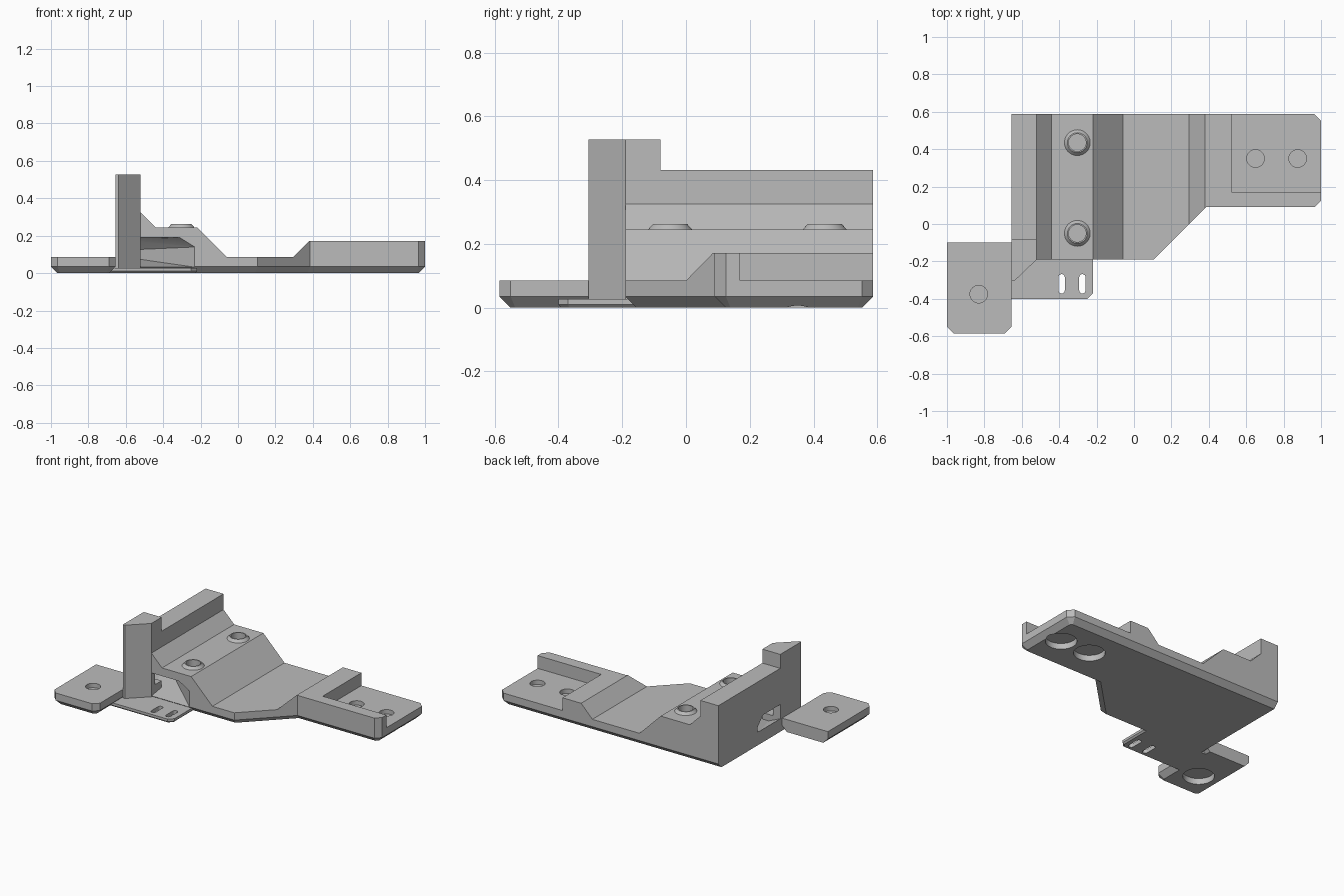
import bpy, bmesh, math
from mathutils import Vector, Matrix
from mathutils.geometry import intersect_line_line_2d as _unused, intersect_line_line

if "Cube" in bpy.data.objects:
    bpy.data.objects.remove(bpy.data.objects["Cube"], do_unlink=True)

grey = bpy.data.materials.new("plain grey")
grey.use_nodes = True
tone = (0.5, 0.5, 0.5, 1)
grey.diffuse_color = tone
grey.node_tree.nodes["Principled BSDF"].inputs["Base Color"].default_value = tone


def finish(bm, name):
    bmesh.ops.recalc_face_normals(bm, faces=bm.faces)
    mesh = bpy.data.meshes.new(name)
    bm.to_mesh(mesh)
    bm.free()
    mesh.materials.append(grey)
    obj = bpy.data.objects.new(name, mesh)
    bpy.context.collection.objects.link(obj)
    return obj


def loft(name, rings):
    """Closed solid through rings with equal point counts."""
    bm = bmesh.new()
    loops = [[bm.verts.new(p) for p in ring] for ring in rings]
    n = len(loops[0])
    for a, b in zip(loops, loops[1:]):
        for i in range(n):
            j = (i + 1) % n
            bm.faces.new((a[i], a[j], b[j], b[i]))
    bm.faces.new(loops[0])
    bm.faces.new(loops[-1])
    return finish(bm, name)


def inset(points, amounts):
    """Move each edge of a counter-clockwise outline inwards."""
    lines = []
    n = len(points)
    for i in range(n):
        a, b = Vector(points[i]).to_3d(), Vector(points[(i + 1) % n]).to_3d()
        d = (b - a).normalized()
        shift = Vector((-d.y, d.x, 0)) * amounts[i]
        lines.append((a + shift, b + shift))
    return [intersect_line_line(*lines[i - 1], *lines[i])[0].to_2d() for i in range(n)]


def slab(name, outline, amounts, top, bevel):
    """Flat plate whose lower edges are chamfered."""
    low = inset(outline, amounts)
    return loft(name, [[(*p, 0) for p in low],
                       [(*p, bevel) for p in outline],
                       [(*p, top) for p in outline]])


def cone(name, x, y, z0, z1, r0, r1):
    bm = bmesh.new()
    bmesh.ops.create_cone(bm, cap_ends=True, segments=40, radius1=r0, radius2=r1,
                          depth=z1 - z0, matrix=Matrix.Translation((x, y, (z0 + z1) / 2)))
    return finish(bm, name)


def box(name, lo, hi):
    (a, b, c), (d, e, f) = lo, hi
    return loft(name, [[(a, b, z), (d, b, z), (d, e, z), (a, e, z)] for z in (c, f)])


def combine(target, tool, operation="DIFFERENCE"):
    tool.hide_render = True
    mod = target.modifiers.new("shape", "BOOLEAN")
    mod.operation = operation
    mod.solver = "EXACT"
    mod.object = tool
    bpy.context.view_layer.objects.active = target
    bpy.ops.object.modifier_apply(modifier=mod.name)
    bpy.data.objects.remove(tool, do_unlink=True)


def magnet_seat(target, x, y):
    """Wide pocket below, small blind hole above."""
    combine(target, cone("pocket", x, y, -0.1, 0.04, 0.097, 0.097))
    combine(target, cone("hole", x, y, 0.055, 0.2, 0.047, 0.047))


# Main body: stepped profile trimmed to the chamfered plan
C = 0.035
plan = [(-0.655, -0.19), (0.105, -0.19), (0.385, 0.09), (1 - C, 0.09),
        (1, 0.09 + C), (1, 0.587 - C), (1 - C, 0.587), (-0.655, 0.587)]
body = slab("main_body", plan, [C] * 7 + [0], 0.6, C)
profile = [(-0.8, -0.1), (1.1, -0.1), (1.1, 0.172), (0.38, 0.172), (0.295, 0.085),
           (-0.06, 0.085), (-0.22, 0.245), (-0.44, 0.245), (-0.52, 0.325),
           (-0.52, 0.432), (-0.8, 0.432)]
combine(body, loft("profile", [[(x, y, z) for x, z in profile] for y in (-1, 1)]), "INTERSECT")

# Recess at the wide end
combine(body, box("recess", (0.52, 0.17, 0.085), (1.1, 0.7, 0.4)))
for x in (0.65, 0.875):
    magnet_seat(body, x, 0.35)

# Cable channel from the front to the side wall
front = [(-0.52, 0.03), (-0.22, 0.03), (-0.22, 0.14), (-0.3, 0.19), (-0.52, 0.19)]
side = [(-0.07, 0.095), (0.18, 0.095), (0.18, 0.12), (0.12, 0.185), (-0.07, 0.185)]
bm = bmesh.new()
for x, z in front:
    bm.verts.new((x, -0.2, z))
for y, z in side:
    bm.verts.new((-0.67, y, z))
bmesh.ops.convex_hull(bm, input=bm.verts)
combine(body, finish(bm, "channel"))

# Raised screw bosses
for y in (-0.05, 0.435):
    combine(body, cone("boss", -0.303, y, 0.235, 0.263, 0.078, 0.053), "UNION")
    combine(body, cone("boss_hole", -0.303, y, 0.215, 0.4, 0.046, 0.046))

# Tall corner post
post_plan = [(-0.655, -0.08), (-0.655, -0.305), (-0.64, -0.305), (-0.52, -0.19), (-0.52, -0.08)]
post = loft("corner_post", [[(*p, z) for p in post_plan] for z in (0.01, 0.527)])
# Keep the channel clear inside the post
combine(post, box("post_relief", (-0.6, -0.15, 0.095), (-0.5, 0, 0.185)))

# Side mounting pad
pad = slab("mounting_pad",
           [(-1, -0.585 + C), (-1 + C, -0.585), (-0.655 - C, -0.585),
            (-0.655, -0.585 + C), (-0.655, -0.1), (-1, -0.1)],
           [C, C, C, C, 0, C], 0.085, C)
magnet_seat(pad, -0.83, -0.375)

# Thin cable tie plate with two slots
plate = slab("tie_plate",
             [(-0.7, -0.4), (-0.25, -0.4), (-0.22, -0.37), (-0.22, -0.14), (-0.7, -0.14)],
             [0.01, 0.01, 0.01, 0, 0], 0.027, 0.01)
R = 0.017
for x in (-0.387, -0.276):
    outline = []
    for k in range(20):
        a = math.pi * (k if k < 10 else k - 1) / 9
        y = -0.285 if k < 10 else -0.355
        outline.append((x + R * math.cos(a), y + R * math.sin(a)))
    combine(plate, loft("slot", [[(*p, z) for p in outline] for z in (-0.1, 0.1)]))

# Shading
for obj in (body, pad, plate):
    bpy.ops.object.select_all(action="DESELECT")
    obj.select_set(True)
    bpy.context.view_layer.objects.active = obj
    bpy.ops.object.shade_smooth_by_angle(angle=math.radians(25))
